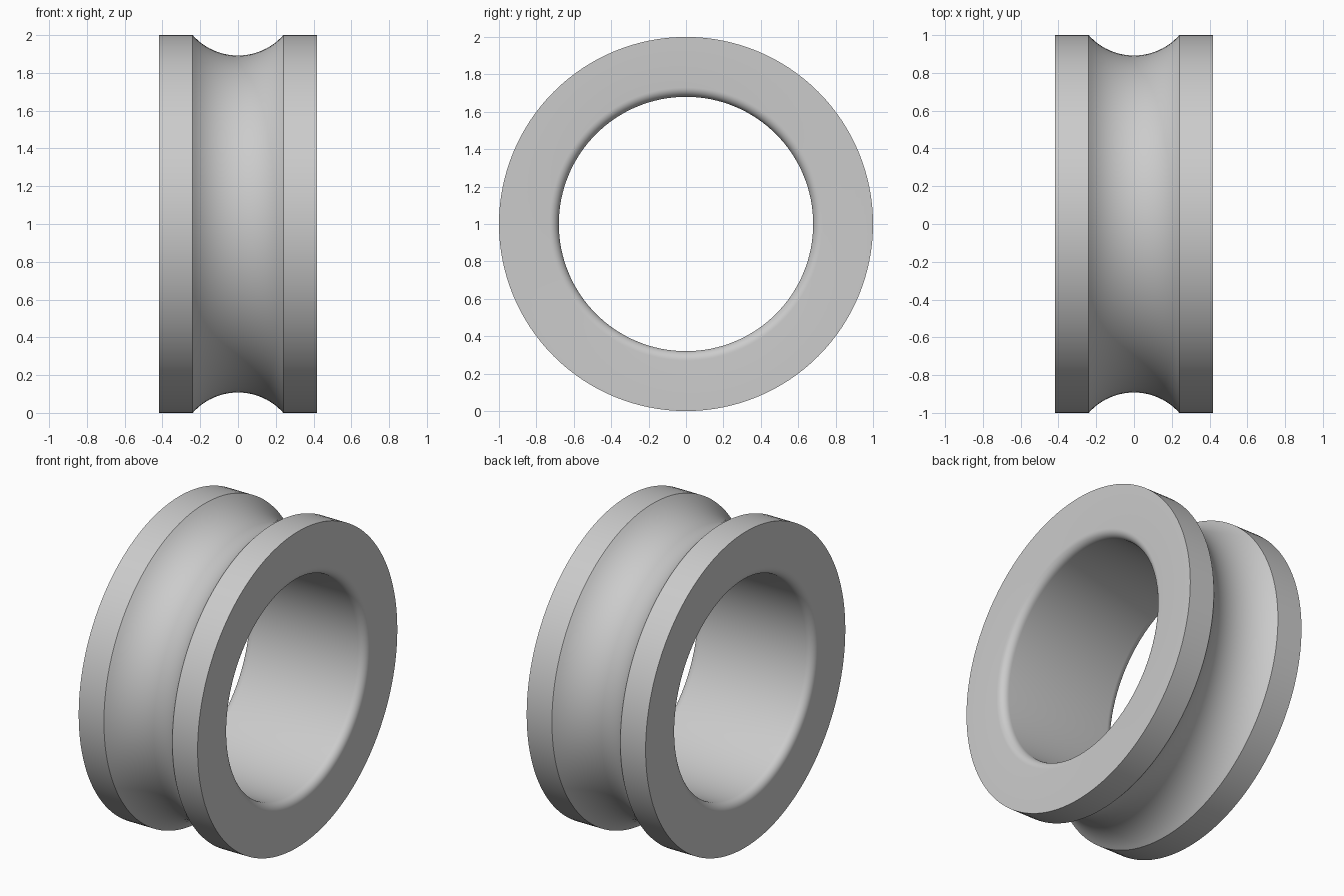
import bpy
import bmesh
from math import asin, cos, sin, pi, radians
from mathutils import Vector

cube = bpy.data.objects.get("Cube")
if cube:
    bpy.data.objects.remove(cube, do_unlink=True)

HALF_WIDTH, OUTER, BORE = 0.417, 1.0, 0.68
GROOVE_HALF, GROOVE_DEPTH, FILLET = 0.24, 0.108, 0.05
SEGMENTS = 128


def arc(cx, cr, radius, start, end, steps):
    """Points (x, r) on a circular arc in the cross-section."""
    angles = [start + (end - start) * i / steps for i in range(steps + 1)]
    return [(cx + radius * cos(a), cr + radius * sin(a)) for a in angles]


# Cross-section: ball groove, shoulders, side faces and rounded bore edges
groove_radius = (GROOVE_HALF**2 + GROOVE_DEPTH**2) / (2 * GROOVE_DEPTH)
sweep = asin(GROOVE_HALF / groove_radius)
groove_centre = OUTER - GROOVE_DEPTH + groove_radius
corner = HALF_WIDTH - FILLET
profile = [(-HALF_WIDTH, OUTER)]
profile += arc(0, groove_centre, groove_radius, -pi / 2 - sweep, -pi / 2 + sweep, 24)
profile += [(HALF_WIDTH, OUTER)]
profile += arc(corner, BORE + FILLET, FILLET, 0, -pi / 2, 8)
profile += arc(-corner, BORE + FILLET, FILLET, -pi / 2, -pi, 8)

# Revolve the closed cross-section about the x axis
bm = bmesh.new()
verts = [bm.verts.new((x, 0, r)) for x, r in profile]
edges = [bm.edges.new((v, verts[(i + 1) % len(verts)])) for i, v in enumerate(verts)]
bmesh.ops.spin(bm, geom=verts + edges, cent=(0, 0, 0), axis=Vector((1, 0, 0)),
               angle=2 * pi, steps=SEGMENTS, use_merge=False)
bmesh.ops.remove_doubles(bm, verts=bm.verts, dist=1e-4)
bmesh.ops.recalc_face_normals(bm, faces=bm.faces)
bmesh.ops.translate(bm, verts=bm.verts, vec=(0, 0, OUTER))
mesh = bpy.data.meshes.new("grooved_ring")
bm.to_mesh(mesh)
bm.free()

ring = bpy.data.objects.new("grooved_ring", mesh)
bpy.context.collection.objects.link(ring)

# Plain grey metal
grey = bpy.data.materials.new("light_grey")
grey.use_nodes = True
colour = (0.6, 0.6, 0.6, 1)
grey.diffuse_color = colour
grey.node_tree.nodes["Principled BSDF"].inputs["Base Color"].default_value = colour
mesh.materials.append(grey)

# Smooth curves with crisp shoulders
bpy.ops.object.select_all(action="DESELECT")
ring.select_set(True)
bpy.context.view_layer.objects.active = ring
bpy.ops.object.shade_smooth_by_angle(angle=radians(30))
